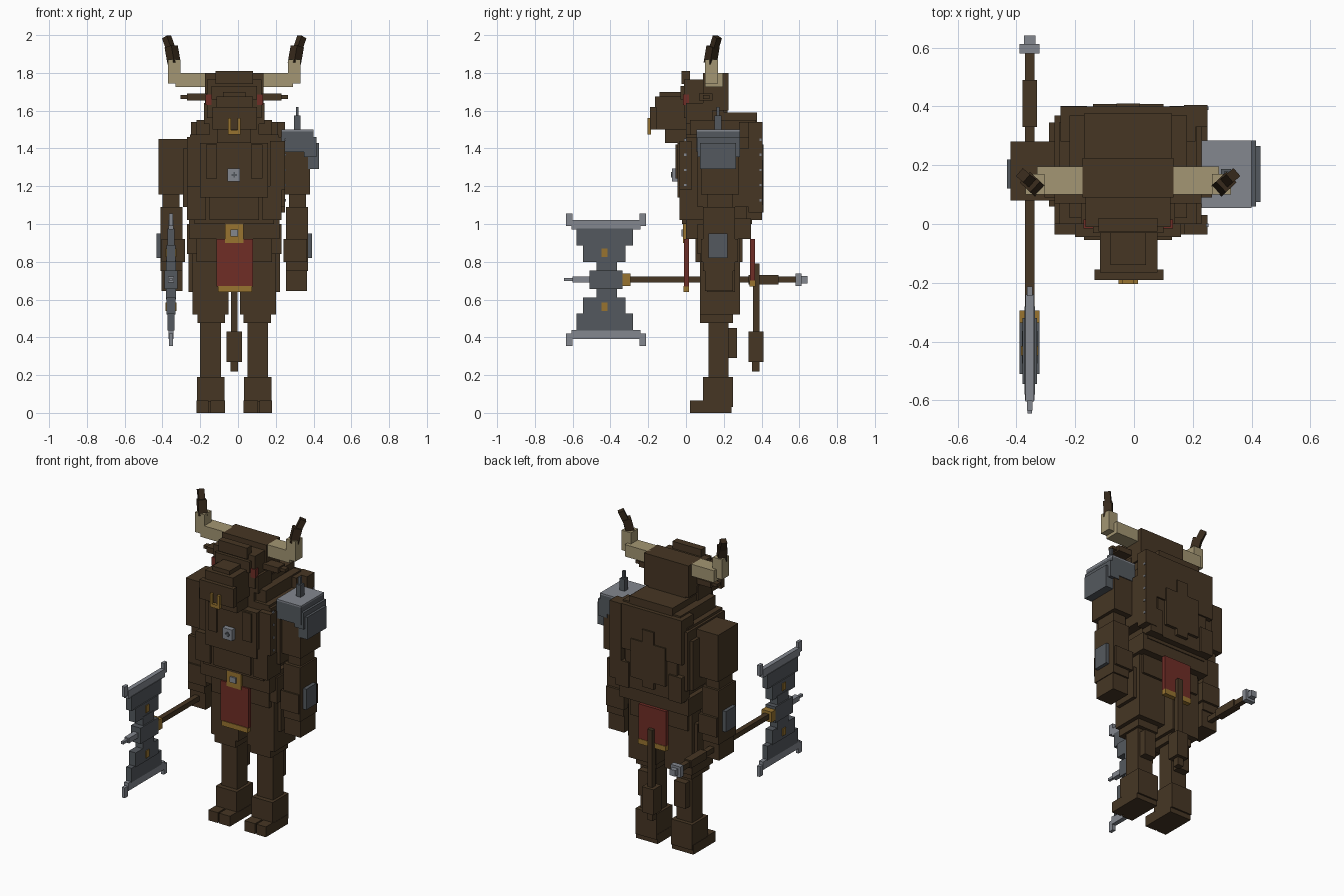
import bpy, math
from mathutils import Vector

CX = -0.02      # body symmetry plane
AXE_X, AXE_Z = -0.355, 0.705


def material(name, r, g, b):
    m = bpy.data.materials.new(name)
    m.diffuse_color = tuple((c / 255 / 12.92 if c < 11 else ((c / 255 + 0.055) / 1.055) ** 2.4)
                            for c in (r, g, b)) + (1,)
    return m


HIDE = material("brown hide", 70, 54, 36)
DARK = material("dark horn", 54, 41, 27)
BONE = material("pale horn", 163, 150, 115)
STEEL = material("dark steel", 84, 89, 94)
LIGHT = material("light steel", 131, 135, 143)
GOLD = material("gold", 152, 116, 48)
RED = material("red cloth", 112, 45, 38)


def box(name, mat, x, y, z):
    """Box from (min, max) ranges."""
    lo, hi = zip(x, y, z)
    bpy.ops.mesh.primitive_cube_add(size=1, location=[(a + b) / 2 for a, b in zip(lo, hi)])
    o = bpy.context.object
    o.name = name
    o.scale = [b - a for a, b in zip(lo, hi)]
    o.data.materials.append(mat)
    return o


def pair(name, mat, x, y, z):
    """Box plus its mirror copy across the body plane."""
    box(name + "_right", mat, x, y, z)
    box(name + "_left", mat, (2 * CX - x[1], 2 * CX - x[0]), y, z)


def bar(name, mat, a, b, w):
    """Square bar between two points."""
    a, b = Vector(a), Vector(b)
    o = box(name, mat, (-w / 2, w / 2), (-w / 2, w / 2), (0, (b - a).length))
    o.location = (a + b) / 2
    o.rotation_euler = (b - a).to_track_quat('Z', 'Y').to_euler()


# legs
pair("foot", HIDE, (-0.22, -0.07), (0.04, 0.24), (0, 0.06))
pair("outer_toe", HIDE, (-0.22, -0.155), (0.02, 0.10), (0, 0.065))
pair("inner_toe", HIDE, (-0.145, -0.07), (0.02, 0.10), (0, 0.065))
pair("ankle", HIDE, (-0.218, -0.072), (0.09, 0.25), (0.03, 0.19))
pair("shin", HIDE, (-0.20, -0.09), (0.12, 0.225), (0.18, 0.50))
pair("calf", HIDE, (-0.185, -0.105), (0.22, 0.27), (0.29, 0.45))
pair("knee", HIDE, (-0.215, -0.07), (0.075, 0.25), (0.475, 0.62))
pair("thigh", HIDE, (-0.24, -0.05), (0.075, 0.285), (0.52, 0.94))
pair("thigh_plate", HIDE, (-0.262, -0.20), (0.11, 0.26), (0.64, 0.84))

# hips and belt
box("hips", HIDE, (-0.22, 0.18), (0.05, 0.30), (0.80, 1.0))
box("belt", HIDE, (-0.26, 0.22), (0.0, 0.345), (0.92, 1.03))
pair("belt_pouch", HIDE, (-0.27, -0.20), (0.06, 0.20), (0.84, 1.0))
box("buckle", GOLD, (-0.07, 0.03), (-0.015, 0.01), (0.90, 1.01))
box("buckle_gem", LIGHT, (-0.04, 0.0), (-0.025, -0.01), (0.935, 0.97))
box("front_cloth", RED, (-0.115, 0.08), (-0.01, 0.015), (0.67, 0.92))
box("front_cloth_trim", GOLD, (-0.105, 0.075), (-0.014, 0.017), (0.64, 0.672))
box("back_cloth", RED, (-0.115, 0.075), (0.34, 0.365), (0.70, 0.92))
box("back_cloth_trim", GOLD, (-0.115, 0.075), (0.337, 0.368), (0.67, 0.702))

# tail
bar("tail", HIDE, (CX, 0.372, 0.42), (CX, 0.372, 0.79), 0.034)
box("tail_tuft", HIDE, (-0.06, 0.02), (0.33, 0.41), (0.27, 0.43))
box("tail_tip", HIDE, (-0.04, 0.0), (0.35, 0.39), (0.22, 0.28))

# torso
box("waist", HIDE, (-0.23, 0.19), (-0.02, 0.35), (1.0, 1.18))
box("chest", HIDE, (-0.27, 0.23), (0.0, 0.37), (1.09, 1.46))
box("breast", HIDE, (-0.20, 0.16), (-0.045, 0.06), (1.14, 1.43))
box("belly_panel", HIDE, (-0.15, 0.11), (-0.035, 0.02), (1.02, 1.15))
pair("rib_flap", HIDE, (-0.27, -0.17), (-0.035, 0.10), (1.02, 1.20))
pair("side_mane", HIDE, (-0.29, -0.21), (0.06, 0.345), (1.09, 1.40))
pair("shoulder_mane", HIDE, (-0.255, -0.15), (0.0, 0.345), (1.36, 1.475))
box("collar", HIDE, (-0.22, 0.18), (0.02, 0.37), (1.40, 1.55))
box("hump", HIDE, (-0.17, 0.13), (0.10, 0.376), (1.50, 1.59))
box("upper_back", HIDE, (-0.25, 0.21), (0.28, 0.40), (1.26, 1.54))
box("lower_back", HIDE, (-0.21, 0.15), (0.30, 0.39), (1.02, 1.30))
pair("back_flap", HIDE, (-0.25, -0.16), (0.32, 0.402), (1.02, 1.18))
pair("mid_back_flap", HIDE, (-0.14, -0.06), (0.35, 0.408), (1.10, 1.34))
box("back_strip", HIDE, (-0.06, 0.02), (0.36, 0.41), (1.06, 1.42))
pair("chest_lock", HIDE, (-0.17, -0.11), (-0.055, -0.02), (1.24, 1.42))
box("medallion", LIGHT, (-0.055, 0.01), (-0.075, -0.04), (1.225, 1.295))
for nm, w, h in (("wide", 0.014, 0.005), ("tall", 0.005, 0.014)):
    box("medallion_mark_" + nm, STEEL, (CX - w, CX + w), (-0.079, -0.07), (1.26 - h, 1.26 + h))
# rivets along the side edges of the vest
box("vest_edge", HIDE, (0.17, 0.25), (0.33, 0.405), (1.06, 1.54))
box("vest_front_edge", HIDE, (0.17, 0.25), (-0.035, 0.03), (1.18, 1.44))
for i in range(5):
    z = 1.12 + i * 0.08
    box("back_rivet", LIGHT, (0.245, 0.254), (0.388, 0.40), (z, z + 0.012))
    if i > 0:
        box("front_rivet", LIGHT, (0.245, 0.254), (-0.01, 0.002), (z, z + 0.012))

# arms
pair("upper_arm", HIDE, (-0.42, -0.25), (0.08, 0.28), (1.155, 1.45))
pair("elbow", HIDE, (-0.40, -0.31), (0.11, 0.245), (1.05, 1.17))
pair("forearm", HIDE, (-0.41, -0.295), (0.09, 0.26), (0.75, 1.09))
pair("wrist_tuft", HIDE, (-0.405, -0.28), (0.08, 0.275), (0.80, 0.92))
pair("hand", HIDE, (-0.405, -0.295), (0.10, 0.25), (0.645, 0.78))
pair("bracer", STEEL, (-0.432, -0.405), (0.12, 0.22), (0.82, 0.95))

# shoulder armour
box("pauldron", STEEL, (0.23, 0.40), (0.055, 0.285), (1.38, 1.49))
box("pauldron_cap", LIGHT, (0.23, 0.40), (0.055, 0.285), (1.485, 1.50))
box("pauldron_mid", STEEL, (0.35, 0.415), (0.06, 0.285), (1.355, 1.46))
box("pauldron_low", STEEL, (0.37, 0.43), (0.075, 0.265), (1.29, 1.43))
box("pauldron_spike", STEEL, (0.297, 0.33), (0.152, 0.188), (1.50, 1.575))
box("spike_tip", STEEL, (0.306, 0.321), (0.162, 0.178), (1.57, 1.62))

# head
box("neck", HIDE, (-0.15, 0.11), (0.0, 0.22), (1.45, 1.65))
box("skull", HIDE, (-0.165, 0.125), (-0.01, 0.20), (1.56, 1.765))
box("brow", HIDE, (-0.14, 0.10), (-0.03, 0.02), (1.66, 1.73))
box("forelock", HIDE, (-0.12, 0.08), (-0.025, 0.02), (1.74, 1.81))
box("crown", HIDE, (-0.175, 0.135), (0.09, 0.225), (1.60, 1.80))
box("muzzle", HIDE, (-0.115, 0.08), (-0.165, 0.02), (1.50, 1.675))
box("muzzle_top", HIDE, (-0.08, 0.04), (-0.14, 0.0), (1.67, 1.70))
box("snout", HIDE, (-0.135, 0.10), (-0.19, -0.155), (1.50, 1.62))
box("jaw", HIDE, (-0.11, 0.07), (-0.11, 0.03), (1.43, 1.52))
pair("cheek", HIDE, (-0.18, -0.11), (0.0, 0.14), (1.53, 1.64))
pair("eye", RED, (-0.172, -0.14), (-0.016, 0.016), (1.63, 1.685))
pair("ear", HIDE, (-0.27, -0.16), (0.07, 0.14), (1.655, 1.69))
pair("ear_tip", HIDE, (-0.305, -0.26), (0.09, 0.125), (1.663, 1.682))

# nose ring
pair("ring_side", GOLD, (-0.053, -0.037), (-0.205, -0.185), (1.48, 1.56))
box("ring_base", GOLD, (-0.053, 0.013), (-0.205, -0.185), (1.475, 1.497))

# horns
pair("horn_root", BONE, (-0.33, -0.165), (0.10, 0.195), (1.725, 1.80))
pair("horn_bend", BONE, (-0.37, -0.305), (0.10, 0.17), (1.745, 1.87))
for nm, s in (("right", -1), ("left", 1)):
    bar("horn_mid_" + nm, DARK, (CX + s * 0.318, 0.128, 1.85), (CX + s * 0.334, 0.143, 1.94), 0.05)
    bar("horn_tip_" + nm, DARK, (CX + s * 0.33, 0.142, 1.91), (CX + s * 0.358, 0.166, 1.99), 0.036)


# axe: parts centred on the handle line
def axe(name, mat, half_x, y, half_z):
    box("axe_" + name, mat, (AXE_X - half_x, AXE_X + half_x), y, (AXE_Z - half_z, AXE_Z + half_z))


axe("shaft", HIDE, 0.016, (-0.34, 0.60), 0.016)
axe("grip", HIDE, 0.024, (0.33, 0.49), 0.024)
axe("pommel", LIGHT, 0.034, (0.58, 0.612), 0.034)
axe("pommel_end", LIGHT, 0.019, (0.60, 0.642), 0.019)
axe("collar", GOLD, 0.034, (-0.335, -0.295), 0.033)
axe("core", STEEL, 0.034, (-0.51, -0.335), 0.05)
axe("spike", LIGHT, 0.016, (-0.60, -0.51), 0.016)
axe("spike_tip", LIGHT, 0.008, (-0.645, -0.60), 0.008)


# axe blades above and below the handle
def blade(name, mat, half_x, y, z0, z1):
    for tag, s in (("upper", 1), ("lower", -1)):
        za, zb = sorted((AXE_Z + s * z0, AXE_Z + s * z1))
        box(f"{tag}_{name}", mat, (AXE_X - half_x, AXE_X + half_x), y, (za, zb))


blade("blade_neck", STEEL, 0.026, (-0.475, -0.365), 0.04, 0.105)
blade("blade_inner", STEEL, 0.024, (-0.545, -0.32), 0.095, 0.185)
blade("blade_outer", STEEL, 0.018, (-0.58, -0.28), 0.18, 0.27)
blade("blade_edge", LIGHT, 0.014, (-0.605, -0.24), 0.265, 0.315)
blade("blade_front_tip", LIGHT, 0.010, (-0.635, -0.60), 0.285, 0.35)
blade("blade_back_tip", LIGHT, 0.010, (-0.245, -0.213), 0.285, 0.35)
blade("blade_gem", GOLD, 0.029, (-0.447, -0.415), 0.12, 0.165)
